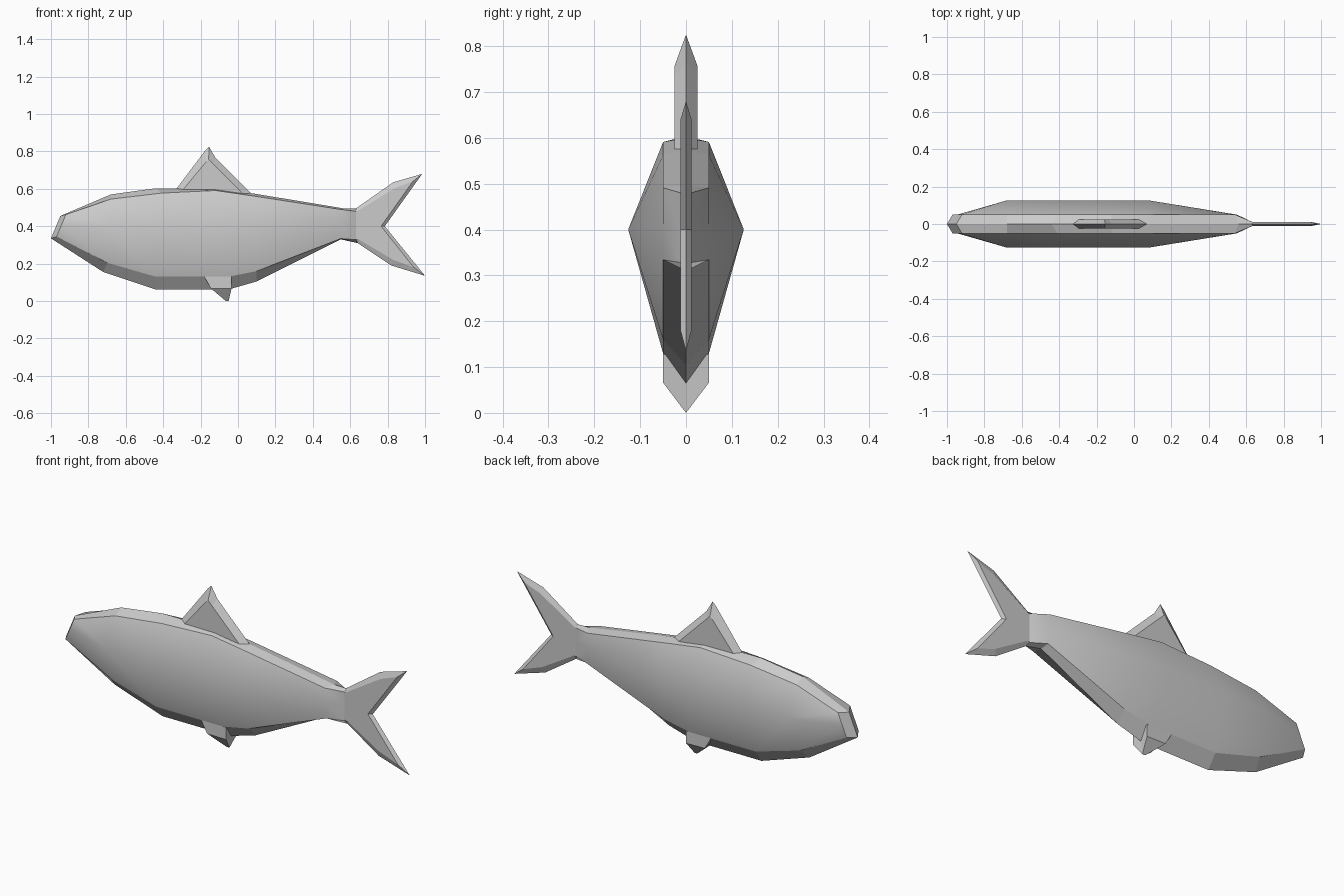
import bpy, bmesh

if "Cube" in bpy.data.objects:
    bpy.data.objects.remove(bpy.data.objects["Cube"])


def finish(name, bm):
    bmesh.ops.recalc_face_normals(bm, faces=bm.faces[:])
    mesh = bpy.data.meshes.new(name)
    bm.to_mesh(mesh)
    bm.free()
    obj = bpy.data.objects.new(name, mesh)
    bpy.context.collection.objects.link(obj)
    return obj


def fin(name, rim, side, half):
    """Plate with a sharp rim on y=0 and a flat face at y=+-half."""
    bm = bmesh.new()
    mid = [bm.verts.new((x, 0, z)) for x, z in rim]
    n = len(rim)
    for s in (-1, 1):
        face = [bm.verts.new((x, s * half, z)) for x, z in side]
        bm.faces.new(face)
        for i in range(n):
            j = (i + 1) % n
            bm.faces.new((mid[i], mid[j], face[j], face[i]))
    return finish(name, bm)


# Body rings: back ridge, back shoulder, flank, belly shoulder, keel (x, z each)
# followed by shoulder and flank half widths
rings = [
    ((-.95, .455), (-.92, .463), (-.945, .404), (-.97, .345), (-1.0, .335), .05, .05),
    ((-.68, .570), (-.68, .545), (-.68, .40), (-.70, .205), (-.72, .155), .05, .126),
    ((-.44, .603), (-.41, .577), (-.43, .40), (-.44, .130), (-.44, .062), .05, .126),
    ((-.12, .600), (-.12, .591), (-.12, .40), (-.05, .130), (-.05, .062), .05, .126),
    ((.09, .574), (.08, .562), (.08, .40), (.10, .160), (.10, .105), .05, .126),
    ((.56, .496), (.54, .491), (.545, .412), (.55, .334), (.55, .330), .05, .05),
    ((.63, .495), (.63, .480), (.63, .402), (.63, .328), (.64, .310), .012, .012),
]
bm = bmesh.new()
loops = []
for *pts, shoulder, flank in rings:
    ys = (0, shoulder, flank, shoulder, 0)
    left = [bm.verts.new((x, -y, z)) for (x, z), y in zip(pts, ys)]
    right = [bm.verts.new((x, y, z)) for (x, z), y in zip(pts[1:4], ys[1:4])]
    loops.append((left, [left[0]] + right + [left[4]]))
for a, b in zip(loops, loops[1:]):
    for p, q in zip(a, b):
        for k in range(4):
            f = bm.faces.new((p[k], p[k + 1], q[k + 1], q[k]))
            f.smooth = k in (1, 2)
for half in loops[0] + loops[-1]:
    bm.faces.new(half)
# keep the shoulder lines crisp
for e in bm.edges:
    if len({f.smooth for f in e.link_faces}) > 1:
        e.smooth = False
finish("body", bm)

# Dorsal fin
fin("dorsal_fin",
    [(-.345, .58), (-.175, .805), (-.155, .825), (-.12, .765), (.075, .57)],
    [(-.315, .57), (-.170, .745), (-.157, .757), (-.135, .735), (.045, .555)], .025)

# Forked tail fin
fin("tail_fin",
    [(.56, .49), (.63, .495), (.83, .635), (.985, .68), (.785, .40),
     (1.0, .135), (.82, .19), (.64, .31), (.56, .33)],
    [(.57, .475), (.635, .478), (.84, .605), (.935, .64), (.765, .40),
     (.94, .18), (.83, .22), (.645, .33), (.57, .345)], .012)

# Pelvic fin under the belly
fin("pelvic_fin",
    [(-.16, .10), (-.065, 0), (-.05, 0), (-.035, .10)],
    [(-.18, .13), (-.145, .068), (-.035, .066), (-.035, .13)], .05)
